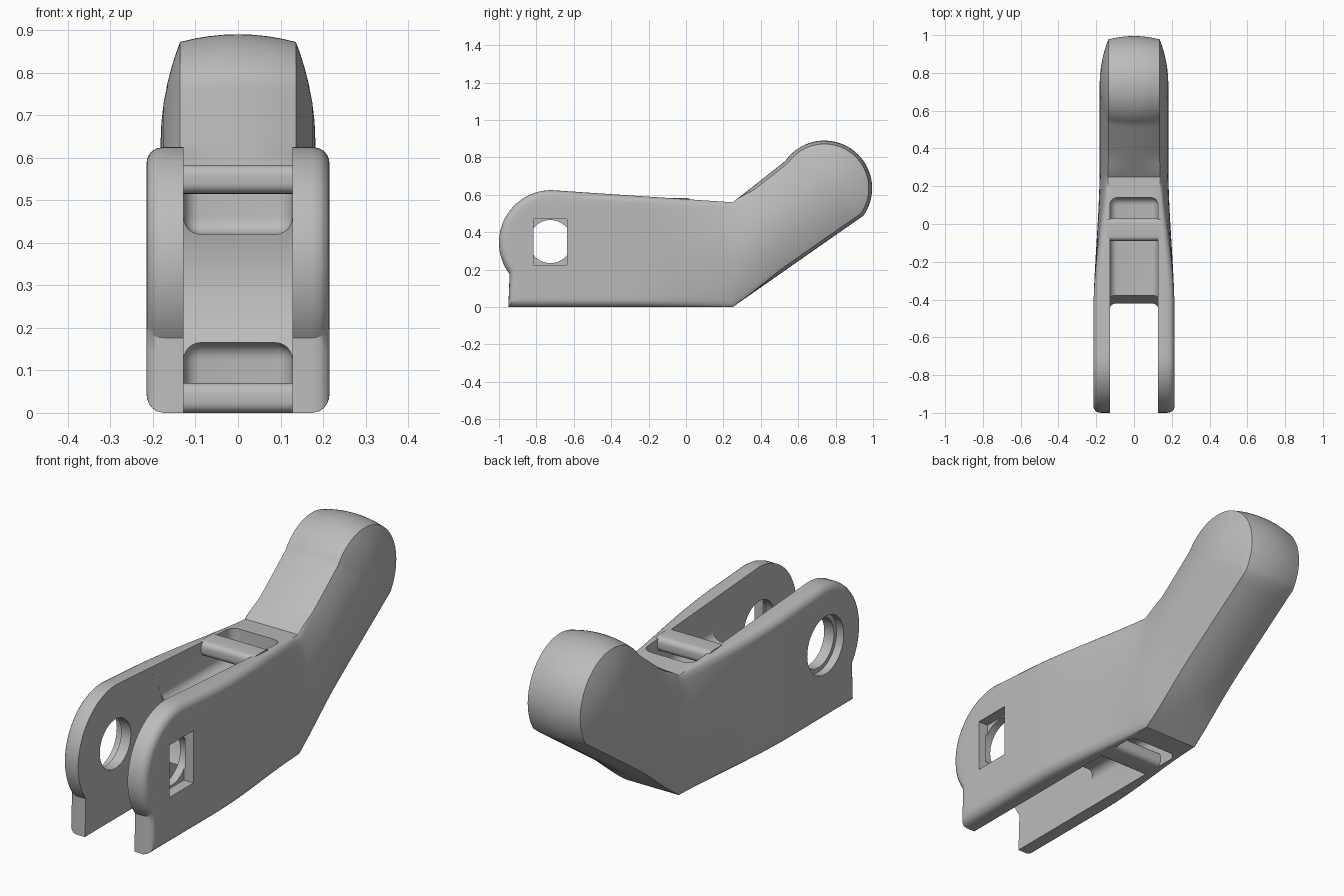
import bpy, bmesh, math
from mathutils import Vector

if "Cube" in bpy.data.objects:
    bpy.data.objects.remove(bpy.data.objects["Cube"])

grey = bpy.data.materials.new("grey_metal")
grey.diffuse_color = (0.5, 0.5, 0.5, 1)
grey.use_nodes = True
grey.node_tree.nodes["Principled BSDF"].inputs["Base Color"].default_value = grey.diffuse_color


def make(name, bm):
    bmesh.ops.recalc_face_normals(bm, faces=bm.faces)
    me = bpy.data.meshes.new(name)
    bm.to_mesh(me)
    bm.free()
    me.materials.append(grey)
    ob = bpy.data.objects.new(name, me)
    bpy.context.collection.objects.link(ob)
    return ob


def prism(name, pts, x0, x1, bevel=0, test=None):
    """Extrude a (y, z) profile along x; optionally round chosen edges."""
    bm = bmesh.new()
    f = bm.faces.new([bm.verts.new((x0, y, z)) for y, z in pts])
    r = bmesh.ops.extrude_face_region(bm, geom=[f])
    bmesh.ops.translate(bm, vec=(x1 - x0, 0, 0),
                        verts=[g for g in r["geom"] if isinstance(g, bmesh.types.BMVert)])
    if bevel:
        es = [e for e in bm.edges if test(e)]
        bmesh.ops.bevel(bm, geom=es, offset=bevel, segments=6, profile=0.5, affect='EDGES')
    return make(name, bm)


def rect(y0, y1, z0, z1):
    return [(y0, z0), (y1, z0), (y1, z1), (y0, z1)]


def arc(cy, cz, r, a0, a1, n):
    return [(cy + r * math.cos(math.radians(a0 + (a1 - a0) * i / n)),
             cz + r * math.sin(math.radians(a0 + (a1 - a0) * i / n))) for i in range(n + 1)]


def smooth(a, b, v):
    t = min(1, max(0, (v - a) / (b - a)))
    return t * t * (3 - 2 * t)


def lerp(a, b, n):
    return [(a[0] + (b[0] - a[0]) * i / n, a[1] + (b[1] - a[1]) * i / n) for i in range(n + 1)]


# Side outline, each point paired with a point on the centre line
C1, K, C2 = (-0.72, 0.345), (0.25, 0.28), (0.74, 0.635)
R1, R2 = 0.28, 0.255
axis = lerp(C1, K, 24)[1:] + lerp(K, C2, 16)[1:-1]
top = lerp((-0.72, 0.625), (0.25, 0.56), 24)[1:] + lerp((0.25, 0.56), (0.531, 0.781), 16)[1:-1]
low = lerp((-0.72, 0), (0.25, 0), 24)[1:] + lerp((0.25, 0), (0.949, 0.489), 16)[1:-1]
front = lerp((-0.72, 0), (-0.95, 0), 5) + lerp((-0.95, 0), (-0.943, 0.177), 4)[1:-1] \
    + arc(*C1, R1, 217, 90, 28)
pairs = [(p, C1) for p in front] + list(zip(top, axis)) \
    + [(p, C2) for p in arc(*C2, R2, 145, -35, 40)] + list(zip(low, axis))[::-1]

# Body skin: domed sides on the arm, filleted edges on the fork
RINGS = [0, 0.2, 0.4, 0.6, 0.75, 0.867, 0.9, 0.935, 0.965, 0.988, 1]
bm = bmesh.new()
cols = []
for p, m in pairs:
    P, M = Vector((0, *p)), Vector((0, *m))
    d = (P - M).normalized()
    y = m[0]
    crown = 0.018 * smooth(0.27, 0.45, y)
    rim = P - d * crown
    half = 0.215 - 0.033 * smooth(-0.5, 0.3, y)
    w = smooth(-0.4, 0.5, y)
    right = []
    for s in RINGS:
        q = M.lerp(rim, s)
        dist, r = (1 - s) * 0.3, 0.04
        fil = r - math.sqrt(max(0, r * r - max(0, r - dist) ** 2))
        q.x = half - (1 - w) * fil - w * 0.046 * s * s
        right.append(q)
    xr = right[-1].x
    mid = []
    for t in (0.75, 0.5, 0.25, 0, -0.25, -0.5, -0.75):
        q = rim + d * crown * (1 - t * t)
        q.x = xr * t
        mid.append(q)
    left = [Vector((-q.x, q.y, q.z)) for q in reversed(right)]
    cols.append([bm.verts.new(q) for q in right + mid + left])
for i, a in enumerate(cols):
    b = cols[(i + 1) % len(cols)]
    for j in range(len(a) - 1):
        bm.faces.new((a[j], a[j + 1], b[j + 1], b[j]))
bmesh.ops.remove_doubles(bm, verts=bm.verts, dist=0.0003)
body = make("lever_body", bm)

# Cutters: fork slot with a concave back wall, and two strap channels
slot = prism("slot_cutter", [(-1.2, -0.2), (-0.72, -0.2)] + arc(*C1, 0.35, -85, 85, 40)
             + [(-0.72, 0.9), (-1.2, 0.9)], -0.128, 0.128)


def channel_edge(zf):
    def test(e):
        a, b = (v.co for v in e.verts)
        on = lambda v: abs(v.z - zf) < 1e-4 or v.y > 0.1
        return on(a) and on(b) and (a - b).length > 0.01 and min(a.y, b.y) > -0.9
    return test


upper = prism("upper_channel_cutter", rect(-0.8, 0.14, 0.42, 0.8), -0.1278, 0.1278,
              0.04, channel_edge(0.42))
lower = prism("lower_channel_cutter", rect(-0.8, 0.14, -0.2, 0.165), -0.1278, 0.1278,
              0.04, channel_edge(0.165))

# Cutters: stepped round hole on the left lug, square nut pocket on the right
circle = lambda r: arc(-0.725, 0.35, r, 0, 360 - 7.5, 47)
hole_l = prism("left_hole_cutter", circle(0.115), -0.3, -0.1)
bore_l = prism("left_bore_cutter", circle(0.135), -0.3, -0.178)
hole_r = prism("right_hole_cutter", circle(0.115), 0.1, 0.172)
nut = prism("nut_pocket_cutter", rect(-0.815, -0.637, 0.225, 0.47), 0.165, 0.3)

for c in (slot, upper, lower, hole_l, bore_l, hole_r, nut):
    c.hide_render = True
    mod = body.modifiers.new(c.name, 'BOOLEAN')
    mod.operation, mod.solver, mod.object = 'DIFFERENCE', 'EXACT', c
bpy.context.view_layer.objects.active = body
for mod in list(body.modifiers):
    cutter = mod.object
    bpy.ops.object.modifier_apply(modifier=mod.name)
    bpy.data.objects.remove(cutter)

# Strap bars across the channels
along_x = lambda e: abs(e.verts[0].co.x - e.verts[1].co.x) > 0.1
bars = [prism("upper_strap_bar", rect(-0.09, 0.03, 0.515, 0.583), -0.14, 0.14, 0.025, along_x),
        prism("lower_strap_bar", rect(-0.09, 0.03, 0.0, 0.07), -0.14, 0.14, 0.025, along_x)]

bpy.ops.object.select_all(action='DESELECT')
for ob in [body] + bars:
    ob.select_set(True)
bpy.context.view_layer.objects.active = body
bpy.ops.object.shade_smooth_by_angle(angle=math.radians(28))
